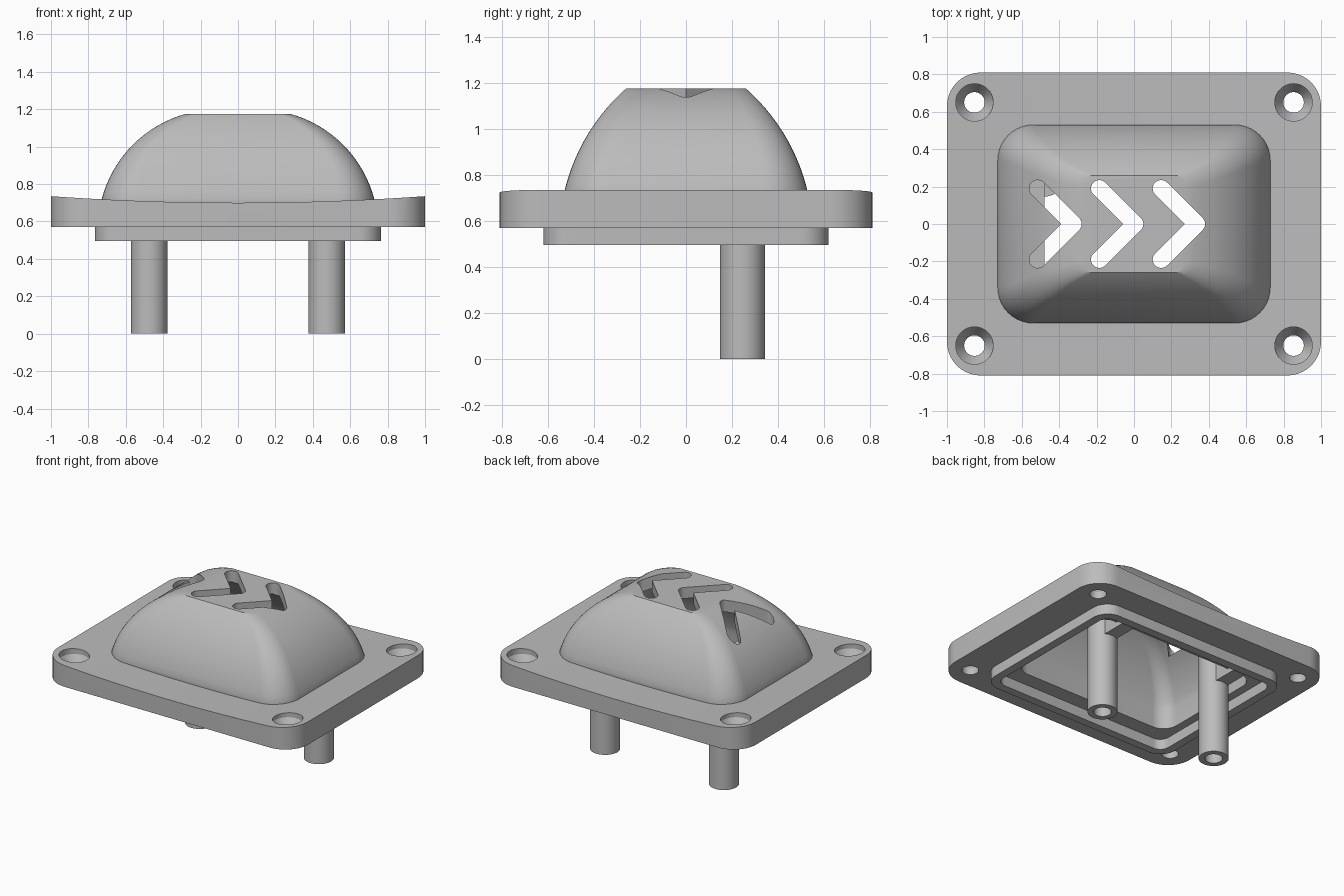
import bpy, bmesh, math

if "Cube" in bpy.data.objects:
    bpy.data.objects.remove(bpy.data.objects["Cube"], do_unlink=True)

grey = bpy.data.materials.new("light grey plastic")
grey.use_nodes = True
GREY = (0.5, 0.5, 0.5, 1)
grey.diffuse_color = GREY
grey.node_tree.nodes["Principled BSDF"].inputs["Base Color"].default_value = GREY


def loft(name, rings):
    """Skin a closed solid through rings of equal point count."""
    bm = bmesh.new()
    loops = [[bm.verts.new(p) for p in ring] for ring in rings]
    n = len(loops[0])
    bm.faces.new(loops[0][::-1])
    bm.faces.new(loops[-1])
    for a, b in zip(loops, loops[1:]):
        for i in range(n):
            j = (i + 1) % n
            bm.faces.new((a[i], a[j], b[j], b[i]))
    bmesh.ops.recalc_face_normals(bm, faces=bm.faces)
    mesh = bpy.data.meshes.new(name)
    bm.to_mesh(mesh)
    bm.free()
    mesh.materials.append(grey)
    obj = bpy.data.objects.new(name, mesh)
    bpy.context.collection.objects.link(obj)
    return obj


def rounded_rect(hx, hy, r, z, steps=10):
    ring = []
    for k, (sx, sy) in enumerate(((1, 1), (-1, 1), (-1, -1), (1, -1))):
        for i in range(steps + 1):
            a = math.radians(90 * (k + i / steps))
            ring.append((sx * (hx - r) + r * math.cos(a),
                         sy * (hy - r) + r * math.sin(a), z))
    return ring


def slab(name, hx, hy, r, z0, z1):
    return loft(name, [rounded_rect(hx, hy, r, z) for z in (z0, z1)])


def turned(name, x, y, profile, steps=40):
    """Round part from (radius, z) pairs."""
    return loft(name, [[(x + r * math.cos(math.tau * i / steps),
                         y + r * math.sin(math.tau * i / steps), z)
                        for i in range(steps)] for r, z in profile])


def combine(target, tool, operation):
    bpy.context.view_layer.objects.active = target
    mod = target.modifiers.new(operation, 'BOOLEAN')
    mod.operation = operation
    mod.solver = 'EXACT'
    mod.object = tool
    bpy.ops.object.modifier_apply(modifier=mod.name)
    bpy.data.objects.remove(tool, do_unlink=True)


def smooth(obj):
    bpy.ops.object.select_all(action='DESELECT')
    obj.select_set(True)
    bpy.context.view_layer.objects.active = obj
    bpy.ops.object.shade_smooth_by_angle(angle=math.radians(25))


def dome(name, wall, bottom):
    """Domed box whose sides follow circular arcs, shrunk by the wall."""
    rx, cx, zx = 0.643 - wall, 0.107, 0.556
    ry, cy, zy = 0.856 - wall, -0.305, 0.532
    a0 = math.asin((0.72 - zx) / rx)
    a1 = math.asin((1.175 - wall - zx) / rx)
    rings = []
    steps = 16
    for i in range(steps + 1):
        t = i / steps
        a = a0 + (a1 - a0) * t
        z = zx + rx * math.sin(a)
        hx = cx + rx * math.cos(a)
        hy = cy + math.sqrt(ry ** 2 - (z - zy) ** 2)
        r = 0.19 - wall + (0.06 - 0.19 + wall) * t
        if i == 0:
            rings.append(rounded_rect(hx, hy, r, bottom))
        rings.append(rounded_rect(hx, hy, r, z))
    return loft(name, rings)


def chevron(vertex_x, z0, z1):
    """Arrow-shaped slot with round ends."""
    w, arm = 0.045, 0.19
    pts = []
    for x, y, start, sweep in ((vertex_x - arm, -arm, 135, 180),
                               (vertex_x, 0, -45, 90),
                               (vertex_x - arm, arm, 45, 180)):
        for i in range(13):
            a = math.radians(start + sweep * i / 12)
            pts.append((x + w * math.cos(a), y + w * math.sin(a)))
    pts.append((vertex_x - w * math.sqrt(2), 0))
    return loft("slot_cutter", [[(x, y, z) for x, y in pts] for z in (z0, z1)])


# Flange plate with a gently dished top
cover = slab("domed_cover", 1, 0.81, 0.18, 0.57, 0.85)
dish = [(x / 10, 0.70 + 0.035 * (x / 10) ** 2) for x in range(-12, 13)]
dish += [(1.2, 2), (-1.2, 2)]
combine(cover, loft("dish_cutter", [[(x, y, z) for x, z in dish] for y in (-1, 1)]),
        'DIFFERENCE')

# Dome and locating lip, then the hollow inside
combine(cover, dome("dome", 0, 0.62), 'UNION')
combine(cover, slab("lip", 0.765, 0.62, 0.12, 0.495, 0.6), 'UNION')
combine(cover, slab("lip_pocket", 0.705, 0.56, 0.07, 0.4, 0.57), 'DIFFERENCE')
combine(cover, dome("dome_cavity", 0.08, 0.52), 'DIFFERENCE')

# Countersunk screw holes
for sx in (-1, 1):
    for sy in (-1, 1):
        hole = turned("screw_hole", sx * 0.853, sy * 0.65,
                      [(0.055, 0.5), (0.055, 0.62), (0.1, 0.69), (0.1, 0.9)])
        combine(cover, hole, 'DIFFERENCE')

# Three arrow slots in the roof
for i in range(3):
    combine(cover, chevron(0.335 - 0.33 * i, 0.978, 1.4), 'DIFFERENCE')
smooth(cover)

# Hollow posts, each braced to the back wall
for side, sx in (("right", -1), ("left", 1)):
    x, y = sx * 0.475, 0.245
    post = turned(side + "_post", x, y, [(0.098, 0), (0.098, 0.78)])
    brace = loft("brace", [[(x + dx, y + dy, z) for dx, dy in
                            ((-0.05, 0), (0.05, 0), (0.05, 0.26), (-0.05, 0.26))]
                           for z in (0.535, 0.7)])
    combine(post, brace, 'UNION')
    combine(post, turned("bore", x, y, [(0.058, -0.1), (0.058, 0.5)]), 'DIFFERENCE')
    smooth(post)
